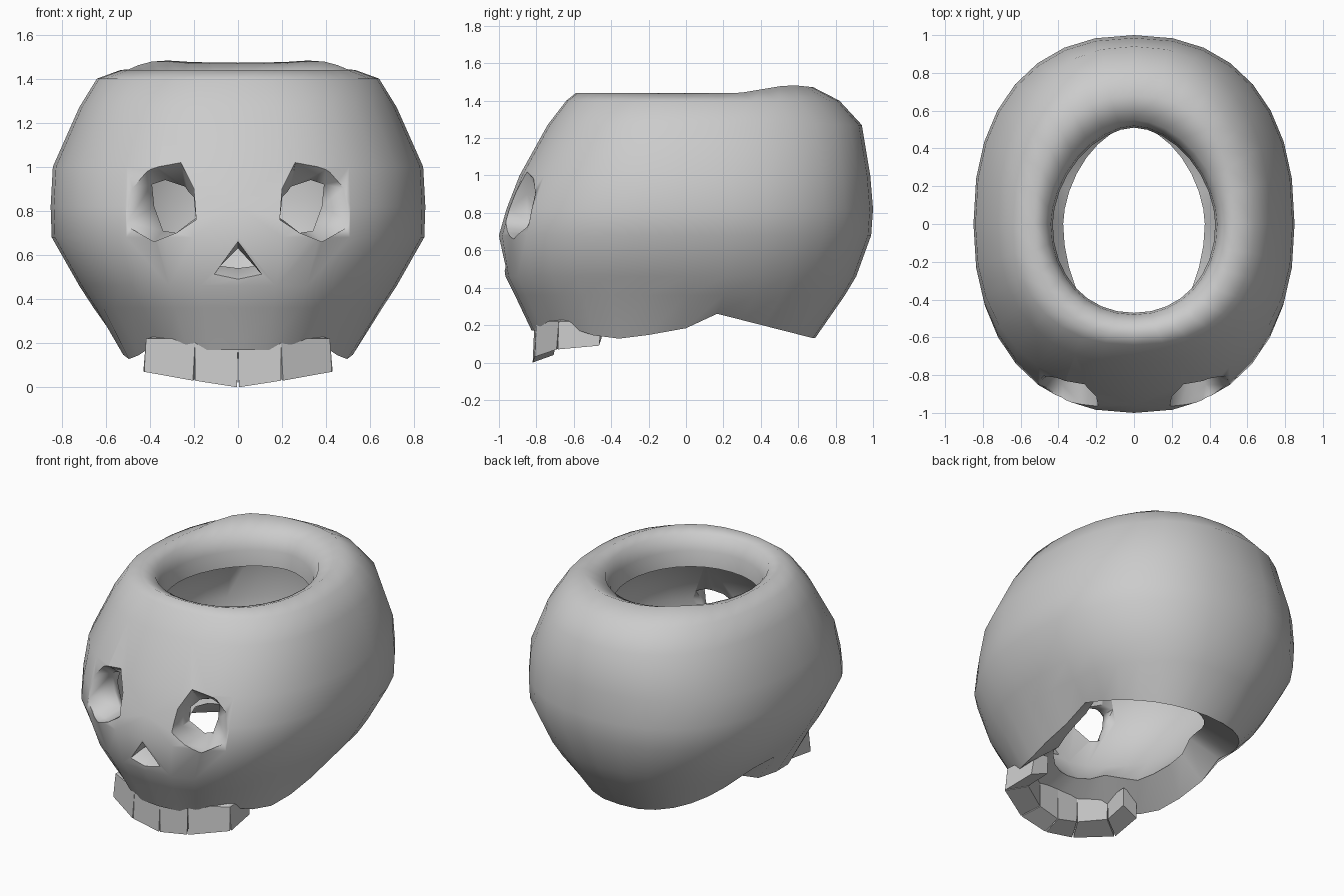
import bpy, bmesh, math

if "Cube" in bpy.data.objects:
    bpy.data.objects.remove(bpy.data.objects["Cube"])

N = 32


def make(name, verts, faces):
    me = bpy.data.meshes.new(name)
    me.from_pydata(verts, [], faces)
    bm = bmesh.new()
    bm.from_mesh(me)
    bmesh.ops.recalc_face_normals(bm, faces=bm.faces)
    bm.to_mesh(me)
    bm.free()
    ob = bpy.data.objects.new(name, me)
    bpy.context.collection.objects.link(ob)
    return ob


def loft(name, rings, loop=False):
    """Bridge rings of equal point count; cap the ends or close into a loop."""
    n, m = len(rings[0]), len(rings)
    faces = []
    for r in range(m if loop else m - 1):
        a, b = r * n, ((r + 1) % m) * n
        faces += [(a + i, a + (i + 1) % n, b + (i + 1) % n, b + i) for i in range(n)]
    if not loop:
        faces += [tuple(range(n)), tuple(range((m - 1) * n, m * n))]
    return make(name, [p for r in rings for p in r], faces)


def lerp_table(t, table):
    if t <= table[0][0]:
        return table[0][1]
    for (a, va), (b, vb) in zip(table, table[1:]):
        if t <= b:
            return va + (vb - va) * (t - a) / (b - a)
    return table[-1][1]


def ring(z, hx, front, back, n=2.3, n_back=None):
    """Egg-shaped ring; z may be a function of y."""
    pts = []
    for i in range(N):
        a = 2 * math.pi * i / N
        c, s = math.cos(a), math.sin(a)
        e = 2 / (n_back if n_back and s > 0 else n)
        x = hx * math.copysign(abs(c) ** e, c)
        y = (back if s > 0 else front) * math.copysign(abs(s) ** e, s)
        pts.append((x, y, z(y) if callable(z) else z))
    return pts


# wavy lower border and raised back of the crown
under = [(-.76, .17), (-.66, .2), (-.42, .12), (-.02, .17), (.13, .27), (.68, .13)]
border = lambda y: lerp_table(y, under)
flange = lambda y: lerp_table(y * 1.3, under) + .13
crown = lambda y: lerp_table(y, [(.28, 1.44), (.55, 1.485), (.7, 1.47)])

# skull: outer wall, top lip, inner wall, lower flange
skull = loft("skull", [
    ring(border, .53, .825, .69),
    ring(.36, .655, .915, .85),
    ring(.46, .72, .965, .91),
    ring(.68, .845, 1.0, .99),
    ring(.82, .85, .96, 1.0),
    ring(1.0, .84, .89, .985),
    ring(1.27, .72, .74, .94),
    ring(1.40, .64, .64, .82),
    ring(crown, .53, .59, .68),
    ring(1.41, .47, .52, .55, 2.1, 1.85),
    ring(1.32, .44, .48, .52, 2.1, 1.8),
    ring(1.22, .43, .47, .51, 2.1, 1.8),
    ring(1.18, .60, .62, .78),
    ring(.85, .71, .80, .86),
    ring(.52, .60, .80, .76),
    ring(flange, .375, .62, .52, 1.9, 1.75),
], loop=True)


def cut(cutter):
    cutter.hide_render = True
    m = skull.modifiers.new("cut", 'BOOLEAN')
    m.operation = 'DIFFERENCE'
    m.solver = 'EXACT'
    m.object = cutter
    bpy.context.view_layer.objects.active = skull
    bpy.ops.object.modifier_apply(modifier=m.name)
    bpy.data.objects.remove(cutter)


# eye sockets: funnel-shaped holes
rim = [(.19, .76), (.20, .90), (.26, 1.02), (.43, 1.01), (.55, .89), (.52, .74), (.38, .66), (.28, .70)]
hole = [(.19, .77), (.20, .85), (.24, .91), (.33, .94), (.39, .92), (.38, .82), (.34, .71), (.28, .70)]
for side in (1, -1):
    cut(loft("eye_cutter", [[(side * x, y, z) for x, z in shape] for y, shape in
                            ((-1.15, rim), (-.85, rim), (-.75, hole), (-.5, hole))]))

# nose opening
nose = [(0, .66), (.11, .51), (0, .49), (-.11, .51)]
nose_in = [(0, .63), (.08, .55), (0, .54), (-.08, .55)]
cut(loft("nose_cutter", [[(x, y, z) for x, z in shape] for y, shape in
                         ((-1.1, nose), (-.97, nose), (-.88, nose_in), (-.6, nose_in))]))

# teeth: blocks along a U-shaped arch, growing out of the upper jaw
arch = [(0, -.82, .0), (.2, -.81, .03), (.43, -.69, .07), (.41, -.46, .09)]


def inward(p, k=.72):
    return p[0] * k, -.42 + (p[1] + .42) * k


def tooth(name, p, q, side):
    def column(a, b):
        tip = (a[0] * .98 + b[0] * .02, a[1] * .98 + b[1] * .02)
        ix, iy = inward(tip)
        jx, jy = inward(a)
        return [(side * tip[0], tip[1], a[2]), (side * ix, iy, a[2] + .04),
                (side * jx, jy, .25), (side * a[0] * .97, a[1] + .01, .22)]
    return loft(name, [column(p, q), column(q, p)])


parts = [(skull, 65)]
for side, label in ((1, "right"), (-1, "left")):
    for i in range(3):
        parts.append((tooth(f"tooth_{label}_{i + 1}", arch[i], arch[i + 1], side), 50))

# smooth shading with crisp edges
for ob, angle in parts:
    bpy.ops.object.select_all(action='DESELECT')
    ob.select_set(True)
    bpy.context.view_layer.objects.active = ob
    bpy.ops.object.shade_smooth_by_angle(angle=math.radians(angle))
